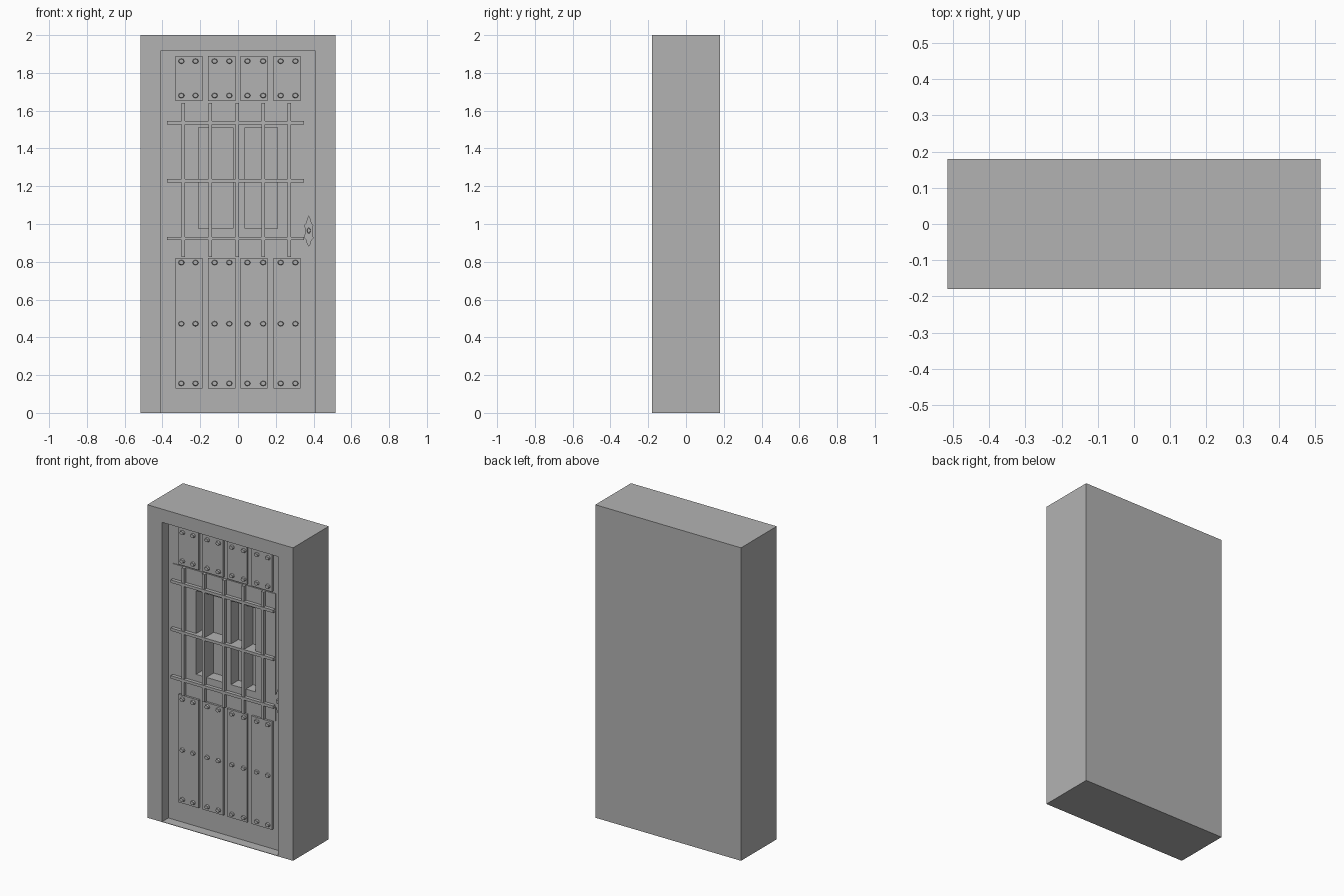
import bpy, bmesh, math
from mathutils import Matrix

if "Cube" in bpy.data.objects:
    bpy.data.objects.remove(bpy.data.objects["Cube"])

grey = bpy.data.materials.new("stone_grey")
grey.diffuse_color = (0.45, 0.45, 0.45, 1)
grey.use_nodes = True
grey.node_tree.nodes["Principled BSDF"].inputs["Base Color"].default_value = grey.diffuse_color


def finish(name, bm):
    bmesh.ops.recalc_face_normals(bm, faces=bm.faces)
    me = bpy.data.meshes.new(name)
    bm.to_mesh(me)
    bm.free()
    me.materials.append(grey)
    ob = bpy.data.objects.new(name, me)
    bpy.context.collection.objects.link(ob)
    return ob


def boxes(name, items):
    """Each item is x0, x1, y0, y1, z0, z1."""
    bm = bmesh.new()
    for x0, x1, y0, y1, z0, z1 in items:
        m = Matrix.Translation(((x0 + x1) / 2, (y0 + y1) / 2, (z0 + z1) / 2))
        m = m @ Matrix.Diagonal((x1 - x0, y1 - y0, z1 - z0, 1))
        bmesh.ops.create_cube(bm, size=1, matrix=m)
    return finish(name, bm)


def cut(ob, cutter):
    mod = ob.modifiers.new("cut", 'BOOLEAN')
    mod.operation = 'DIFFERENCE'
    mod.solver = 'EXACT'
    mod.object = cutter
    me = bpy.data.meshes.new_from_object(
        ob.evaluated_get(bpy.context.evaluated_depsgraph_get()))
    ob.modifiers.clear()
    ob.data = me


DOOR = -0.118      # door face depth
PLATE = -0.123     # window plate face
PLANK = -0.131
BAR = -0.142

# Cutters: doorway recess and the window panes (four per window)
recess = boxes("recess_cutter", [(-0.41, 0.41, -0.3, DOOR, 0.003, 1.915)])
columns = [(-0.21, -0.155), (-0.137, -0.026), (0.037, 0.124), (0.142, 0.21)]
rows = [(0.976, 1.22), (1.236, 1.51)]
panes = boxes("pane_cutter", [(a, b, -0.25, -0.05, c, d)
                              for a, b in columns for c, d in rows])

# Surrounding wall block with the door face
wall = boxes("door_frame", [(-0.515, 0.515, -0.18, 0.18, 0, 2)])
cut(wall, recess)
cut(wall, panes)

# Plate behind the grille
plate = boxes("window_plate", [(-0.375, 0.35, PLATE, DOOR + 0.005, 0.825, 1.64)])
cut(plate, panes)
for c in (recess, panes):
    bpy.data.objects.remove(c)

# Grille bars
boxes("vertical_bars", [(x - 0.009, x + 0.009, BAR, PLATE + 0.003, 0.825, 1.64)
                        for x in (-0.29, -0.146, -0.004, 0.133, 0.272)])
boxes("horizontal_bars", [(-0.375, 0.35, BAR - 0.003, PLATE + 0.003, z - 0.009, z + 0.009)
                          for z in (0.923, 1.228, 1.535)])

# Planks above and below the window
xs = [(-0.33, -0.187), (-0.158, -0.013), (0.013, 0.155), (0.187, 0.332)]
boxes("upper_planks", [(a, b, PLANK, DOOR + 0.005, 1.65, 1.89) for a, b in xs])
boxes("lower_planks", [(a, b, PLANK, DOOR + 0.005, 0.13, 0.82) for a, b in xs])

# Rivets
bm = bmesh.new()
for x in (-0.3, -0.225, -0.124, -0.046, 0.05, 0.133, 0.226, 0.304):
    for z in (0.156, 0.472, 0.796, 1.68, 1.862):
        m = Matrix.Translation((x, PLANK - 0.005, z)) @ Matrix.Diagonal((1, 1, 0.85, 1))
        m = m @ Matrix.Rotation(math.pi / 2, 4, 'X')
        bmesh.ops.create_cone(bm, cap_ends=True, segments=8, radius1=0.017,
                              radius2=0.013, depth=0.016, matrix=m)
finish("rivets", bm)

# Handle plate: pointed, scalloped outline mirrored left to right
half = [(0, 1.045), (0.01, 1.025), (0.014, 1.005), (0.024, 0.995), (0.019, 0.965),
        (0.024, 0.925), (0.014, 0.915), (0.01, 0.895), (0, 0.88)]
outline = half + [(-x, z) for x, z in half[-2:0:-1]]
bm = bmesh.new()
face = bm.faces.new([bm.verts.new((0.375 + x, -0.128, z)) for x, z in outline])
ext = bmesh.ops.extrude_face_region(bm, geom=[face])
for v in ext["geom"]:
    if isinstance(v, bmesh.types.BMVert):
        v.co.y = DOOR + 0.003
finish("handle_plate", bm)

# Knob
bm = bmesh.new()
m = Matrix.Translation((0.375, -0.134, 0.965)) @ Matrix.Diagonal((1, 1, 1.6, 1))
bmesh.ops.create_cone(bm, cap_ends=True, segments=8, radius1=0.01, radius2=0.008,
                      depth=0.018, matrix=m @ Matrix.Rotation(math.pi / 2, 4, 'X'))
finish("handle_knob", bm)
